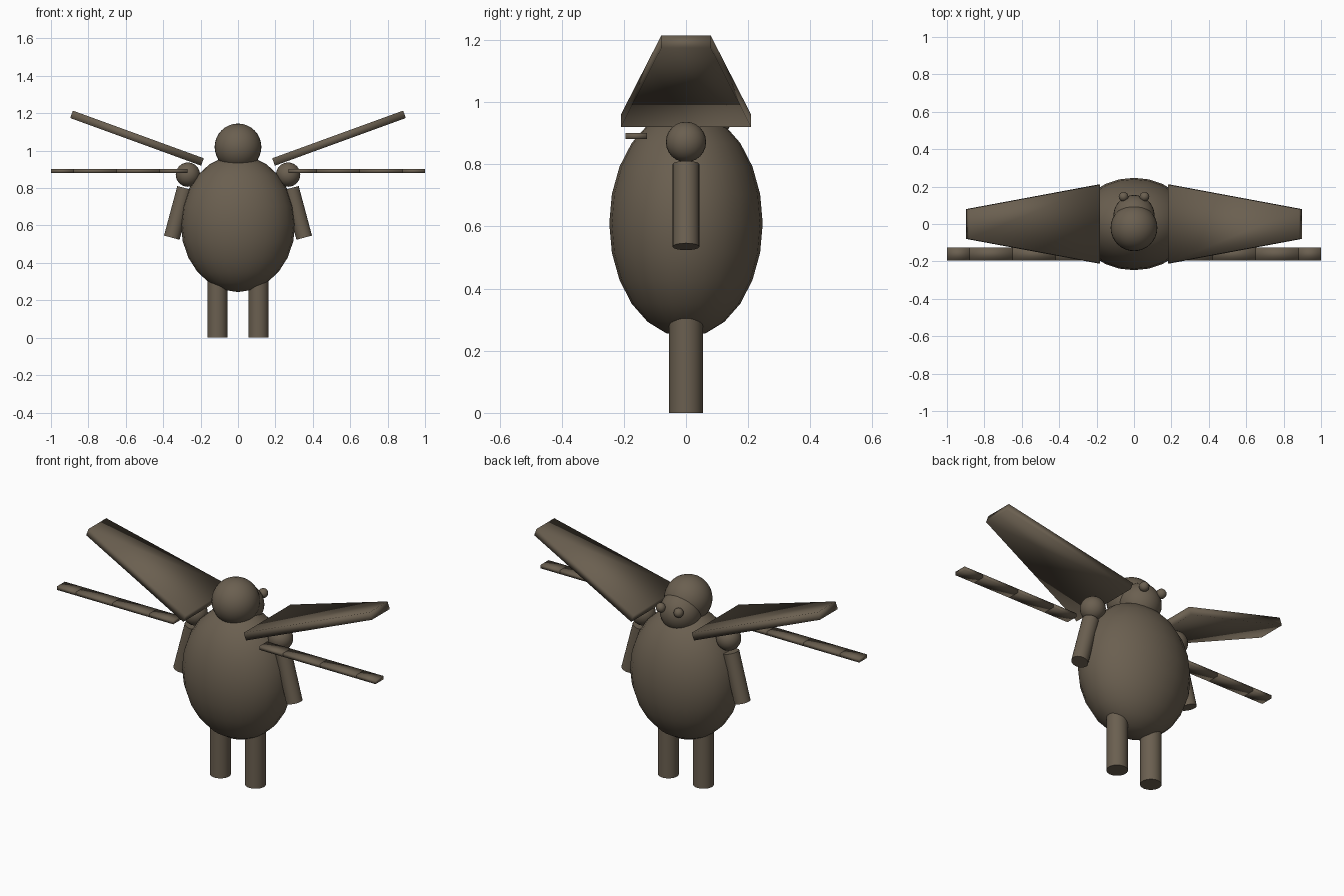
import bpy, bmesh, math
from mathutils import Matrix, Vector

if "Cube" in bpy.data.objects:
    bpy.data.objects.remove(bpy.data.objects["Cube"])

brown = bpy.data.materials.new("dull_brown")
brown.diffuse_color = (0.145, 0.115, 0.08, 1)
brown.use_nodes = True
brown.node_tree.nodes["Principled BSDF"].inputs["Base Color"].default_value = brown.diffuse_color


def finish(obj, name, smooth=True):
    obj.name = name
    obj.data.materials.append(brown)
    for p in obj.data.polygons:
        p.use_smooth = smooth
    return obj


def ball(name, loc, size, segs=24, rings=12):
    bpy.ops.mesh.primitive_uv_sphere_add(segments=segs, ring_count=rings, radius=1, location=loc)
    obj = bpy.context.object
    obj.scale = size
    return finish(obj, name)


def rod(name, a, b, r):
    a, b = Vector(a), Vector(b)
    bpy.ops.mesh.primitive_cylinder_add(vertices=24, radius=r, depth=(b - a).length,
                                        location=(a + b) / 2)
    obj = bpy.context.object
    obj.rotation_euler = (b - a).to_track_quat('Z', 'Y').to_euler()
    finish(obj, name)
    bpy.ops.object.shade_smooth_by_angle(angle=math.radians(40))
    return obj


def box(name, loc, size, rot_y=0, outer_taper=1, side=1):
    """Box along x; the end facing away from the middle is narrowed by outer_taper."""
    bm = bmesh.new()
    bmesh.ops.create_cube(bm, size=1)
    for v in bm.verts:
        if v.co.x * side > 0:
            v.co.y *= outer_taper
    bmesh.ops.scale(bm, vec=size, verts=bm.verts)
    bmesh.ops.transform(bm, verts=bm.verts,
                        matrix=Matrix.Translation(loc) @ Matrix.Rotation(rot_y, 4, 'Y'))
    me = bpy.data.meshes.new(name)
    bm.to_mesh(me)
    bm.free()
    obj = bpy.data.objects.new(name, me)
    bpy.context.collection.objects.link(obj)
    return finish(obj, name)


# Egg-shaped body, head and face
ball("body", (0, 0, 0.61), (0.306, 0.247, 0.366))
ball("head", (0, -0.02, 1.02), (0.125,) * 3, 32, 16)
ball("face", (0, 0.045, 0.975), (0.11,) * 3, 32, 16)

for s, tag in ((-1, "left"), (1, "right")):
    ball(tag + "_eye", (s * 0.056, 0.146, 1.015), (0.026,) * 3, 16, 10)
    rod(tag + "_leg", (s * 0.11, 0, 0), (s * 0.11, 0, 0.36), 0.054)
    ball(tag + "_shoulder", (s * 0.268, 0, 0.872), (0.065,) * 3)
    rod(tag + "_arm", (s * 0.283, 0, 0.80), (s * 0.354, 0, 0.535), 0.043)

    # Raised wing, tapering to the tip
    box(tag + "_wing", (s * 0.54, 0, 1.067), (0.745, 0.42, 0.042),
        rot_y=-s * math.radians(20), outer_taper=0.38, side=s)

    # Flat segmented bar at the front
    cuts = [0.27, 0.42, 0.65, 0.88, 1.0]
    for i, (a, b) in enumerate(zip(cuts, cuts[1:])):
        box(f"{tag}_bar_segment_{i + 1}", (s * (a + b) / 2, -0.16, 0.891), (b - a, 0.07, 0.02))
